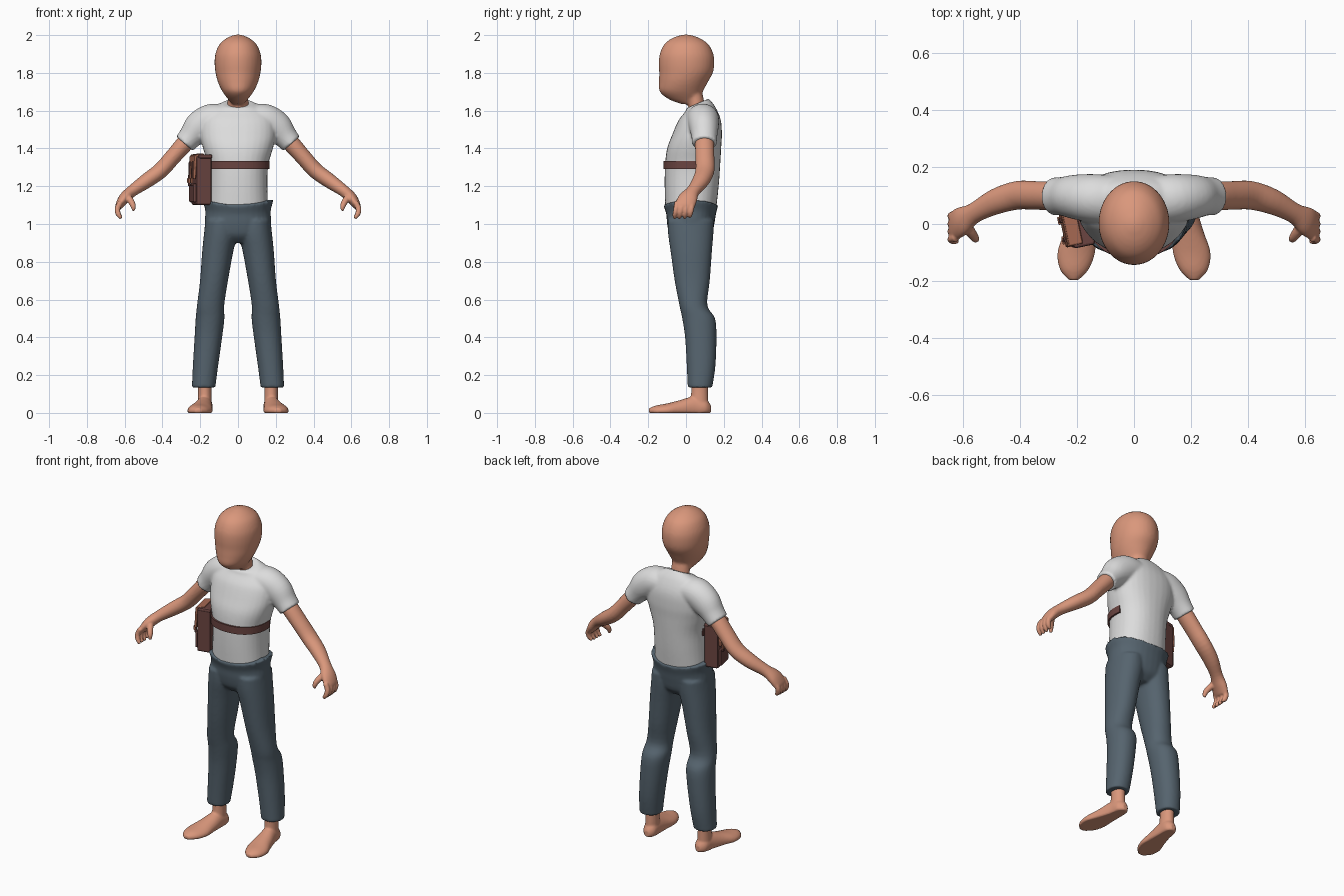
import bpy, bmesh, math
from mathutils import Vector, Matrix

if "Cube" in bpy.data.objects:
    bpy.data.objects.remove(bpy.data.objects["Cube"])

X, Y, Z = Vector((1, 0, 0)), Vector((0, 1, 0)), Vector((0, 0, 1))


def material(name, rgb):
    m = bpy.data.materials.new(name)
    m.diffuse_color = (*rgb, 1)
    m.use_nodes = True
    m.node_tree.nodes["Principled BSDF"].inputs["Base Color"].default_value = m.diffuse_color
    return m


SKIN = material("skin", (0.70, 0.31, 0.20))
WHITE = material("white_cotton", (0.72, 0.72, 0.72))
DENIM = material("slate_denim", (0.092, 0.127, 0.157))
BROWN = material("brown_leather", (0.145, 0.058, 0.052))
TAN = material("tan_leather", (0.38, 0.14, 0.085))


def oval(t, n=2.0):
    c, s = math.cos(t), math.sin(t)
    return (math.copysign(abs(c) ** (2 / n), c), math.copysign(abs(s) ** (2 / n), s))


def spline(rows, steps=4):
    """Catmull-Rom through the ring rows."""
    out = []
    for i in range(len(rows) - 1):
        p0, p1, p2, p3 = (rows[max(i - 1, 0)], rows[i], rows[i + 1],
                          rows[min(i + 2, len(rows) - 1)])
        for k in range(steps):
            t = k / steps
            out.append([0.5 * (2 * b + (c - a) * t + (2 * a - 5 * b + 4 * c - d) * t * t
                               + (3 * b - a - 3 * c + d) * t ** 3)
                        for a, b, c, d in zip(p0, p1, p2, p3)])
    return out + [list(rows[-1])]


def loft(bm, rows, ref=X, axis=None, side=1, n=2.0, sides=32, shape=None):
    """Rows are (x, y, z, radius along ref, other radius)."""
    rows, rings = spline(rows), []
    pts = [Vector(r[:3]) for r in rows]
    for i, r in enumerate(rows):
        t = axis or (pts[min(i + 1, len(pts) - 1)] - pts[max(i - 1, 0)]).normalized()
        u = (ref - t * ref.dot(t)).normalized()
        v = t.cross(u)
        ring = []
        for k in range(sides):
            c, s = oval(2 * math.pi * k / sides, n)
            p = pts[i] + u * c * max(r[3], 0.002) + v * s * max(r[4], 0.002)
            if shape:
                p = shape(p, c, s, i / (len(rows) - 1))
            ring.append(bm.verts.new((p.x * side, p.y, p.z)))
        rings.append(ring)
    for a, b in zip(rings, rings[1:]):
        for k in range(sides):
            j = (k + 1) % sides
            bm.faces.new((a[k], a[j], b[j], b[k]))
    bm.faces.new(rings[0])
    bm.faces.new(rings[-1])


def finish(bm, name, mat, voxel=0, smooth=3):
    bmesh.ops.recalc_face_normals(bm, faces=bm.faces)
    me = bpy.data.meshes.new(name)
    bm.to_mesh(me)
    bm.free()
    me.materials.append(mat)
    ob = bpy.data.objects.new(name, me)
    bpy.context.collection.objects.link(ob)
    if voxel:  # fuse the overlapping lofts into one skin
        r = ob.modifiers.new("fuse", 'REMESH')
        r.mode, r.voxel_size, r.use_smooth_shade = 'VOXEL', voxel, True
        s = ob.modifiers.new("relax", 'SMOOTH')
        s.factor, s.iterations = 0.5, smooth
    return ob


# Head and neck
bm = bmesh.new()
head = [(1.635, .01, .03, .035), (1.66, -.01, .052, .08), (1.70, -.025, .082, .114),
        (1.75, -.014, .106, .129), (1.80, 0, .119, .142), (1.85, .003, .124, .147),
        (1.90, .003, .120, .142), (1.95, .002, .099, .118), (1.98, 0, .066, .08),
        (1.996, 0, .034, .04), (2.003, 0, .008, .01)]
loft(bm, [(0, y, z, a, b) for z, y, a, b in head], axis=Z)
loft(bm, [(0, .075, 1.55, .06, .055), (0, .058, 1.62, .056, .045),
          (0, .045, 1.68, .054, .045), (0, .03, 1.74, .05, .045)], axis=Z)
finish(bm, "head", SKIN, .009, 4)

# Shirt: torso plus two short sleeves, collar tilted forward
bm = bmesh.new()
torso = [(1.08, .025, .160, .135), (1.20, .03, .156, .143), (1.31, .035, .160, .146),
         (1.40, .043, .185, .143), (1.47, .058, .20, .132), (1.55, .072, .193, .112),
         (1.61, .075, .145, .078), (1.638, .06, .080, .060)]
loft(bm, [(0, y, z, a, b) for z, y, a, b in torso], axis=Z, n=2.25,
     shape=lambda p, c, s, t: p + Z * (.026 * s * max(0, (t - .7) / .3)))
for s in (1, -1):
    loft(bm, [(.08, .085, 1.56, .085, .075), (.145, .09, 1.55, .085, .085),
              (.205, .095, 1.512, .078, .083), (.25, .097, 1.463, .068, .065),
              (.283, .097, 1.425, .066, .058)], ref=Y, side=s)
finish(bm, "shirt", WHITE, .008, 5)

# Trousers: hips plus two legs
bm = bmesh.new()
hips = [(.90, .025, .10, .07), (.94, .025, .165, .11), (1.0, .025, .175, .125),
        (1.05, .027, .173, .131), (1.085, .026, .183, .141), (1.10, .025, .188, .145)]
loft(bm, [(0, y, z, a, b) for z, y, a, b in hips], axis=Z, n=2.2,
     shape=lambda p, c, s, t: p + Z * (.03 * c * c * t))
leg = [(.135, .182, .074, .062, .065), (.25, .172, .08, .067, .076), (.40, .157, .078, .073, .083),
       (.50, .148, .067, .076, .087), (.57, .145, .039, .072, .074), (.70, .127, .033, .074, .093),
       (.85, .108, .028, .082, .109), (.95, .092, .025, .088, .12), (1.02, .09, .025, .082, .122)]
for s in (1, -1):
    loft(bm, [(x, y, z, a, b) for z, x, y, a, b in leg], axis=Z, side=s, n=2.15)
finish(bm, "trousers", DENIM, .008, 4)

for s, label in ((1, "left"), (-1, "right")):
    # Bare arm, hand, four fingers and thumb
    bm = bmesh.new()
    loft(bm, [(.22, .097, 1.485, .045, .045), (.28, .098, 1.428, .05, .046),
              (.345, .10, 1.355, .05, .043), (.41, .10, 1.283, .05, .042),
              (.485, .078, 1.228, .045, .039), (.56, .038, 1.175, .036, .031),
              (.60, .012, 1.138, .05, .030), (.627, -.005, 1.10, .052, .022),
              (.632, -.008, 1.085, .046, .016)], ref=Y, side=s)
    for i in range(4):
        y = .033 - .027 * i
        loft(bm, [(.622, y, 1.115, .014, .015), (.638, y - .004, 1.082, .014, .015),
                  (.634, y - .010, 1.053, .013, .014),
                  (.618, y - .014, 1.030 + .006 * (i == 0), .008, .009)], ref=Y, side=s, sides=14)
    loft(bm, [(.59, .0, 1.15, .02, .02), (.57, -.03, 1.125, .018, .018),
              (.556, -.05, 1.098, .015, .015), (.552, -.056, 1.070, .008, .008)],
         ref=Y, side=s, sides=14)
    finish(bm, label + "_arm", SKIN, .005, 4)

    # Bare foot and ankle, sole flattened on the ground
    bm = bmesh.new()
    loft(bm, [(.178, .07, .20, .036, .045), (.176, .072, .12, .035, .044),
              (.176, .07, .05, .037, .048)], axis=Z, side=s)
    loft(bm, [(.172, .132, .02, .015, .02), (.174, .105, .028, .038, .045),
              (.178, .05, .03, .043, .06), (.19, -.03, .02, .055, .048),
              (.202, -.10, .012, .066, .038), (.209, -.16, .010, .05, .029),
              (.211, -.197, .010, .016, .014)], axis=Y, side=s,
         shape=lambda p, c, s, t: Vector((p.x, p.y, max(p.z, 0))))
    finish(bm, label + "_foot", SKIN, .006, 3)

# Chest strap round the front half of the torso
bm = bmesh.new()
rows = []
for k in range(41):
    c, s = oval(-math.pi - .2 + (math.pi + .4) * k / 40, 2.25)
    rows.append([bm.verts.new((c * (.160 + d), .035 + s * (.147 + d), z))
                 for d, z in ((-.01, 1.29), (.008, 1.29), (.008, 1.333), (-.01, 1.333))])
for a, b in zip(rows, rows[1:]):
    for k in range(4):
        j = (k + 1) % 4
        bm.faces.new((a[k], a[j], b[j], b[k]))
bm.faces.new(rows[0])
bm.faces.new(rows[-1])
finish(bm, "chest_strap", BROWN)

# Satchel on the right hip, turned to follow the waist
BAG = Matrix.Translation((-.193, -.01, 1.235)) @ Matrix.Rotation(math.radians(12), 4, 'Z')


def box(name, mat, centre, size, bevel, tilt=0):
    bm = bmesh.new()
    bmesh.ops.create_cube(bm, size=1, matrix=BAG @ Matrix.Translation(centre)
                          @ Matrix.Rotation(tilt, 4, 'Y') @ Matrix.Diagonal((*size, 1)))
    bmesh.ops.bevel(bm, geom=bm.edges[:], offset=bevel, segments=2, affect='EDGES', profile=.5)
    return finish(bm, name, mat)


box("bag_body", BROWN, (0, 0, -.005), (.084, .136, .26), .012)
box("bag_lid", BROWN, (.006, 0, .122), (.076, .142, .022), .008)
box("bag_top_flap", TAN, (-.022, 0, .127), (.05, .12, .018), .006, -.15)
box("bag_side_flap", TAN, (-.048, 0, .065), (.016, .124, .125), .006, .06)
box("bag_pocket", BROWN, (-.046, 0, -.07), (.022, .11, .10), .008)
for y in (-.035, .035):
    box("bag_fastening_strap", BROWN, (-.058, y, .03), (.010, .018, .13), .003, .04)
    box("bag_buckle", TAN, (-.062, y, -.005), (.012, .028, .026), .003)
